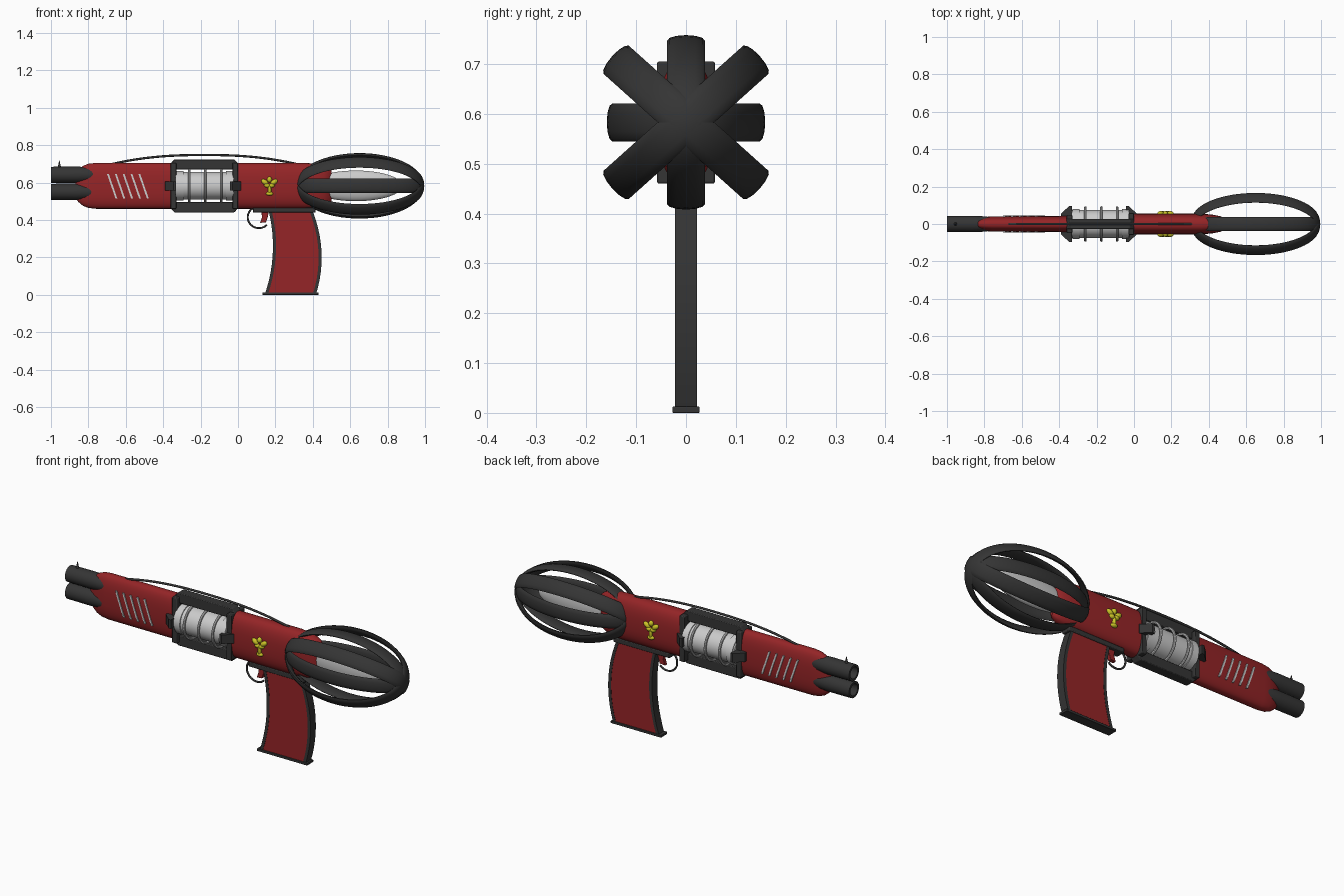
import bpy, bmesh, math
from math import sin, cos, pi
from mathutils import Matrix

if "Cube" in bpy.data.objects:
    bpy.data.objects.remove(bpy.data.objects["Cube"])

def material(name, rgb):
    m = bpy.data.materials.new(name)
    m.diffuse_color = (*rgb, 1)
    m.use_nodes = True
    m.node_tree.nodes["Principled BSDF"].inputs["Base Color"].default_value = m.diffuse_color
    return m

RED = material("red_paint", (0.30, 0.018, 0.02))
DARK = material("dark_metal", (0.035, 0.035, 0.035))
YELLOW = material("yellow", (0.6, 0.55, 0.02))
ZC = 0.583  # height of the main axis

def finish(name, bm, mat=None, bevel=0):
    bmesh.ops.recalc_face_normals(bm, faces=bm.faces)
    me = bpy.data.meshes.new(name)
    bm.to_mesh(me)
    bm.free()
    ob = bpy.data.objects.new(name, me)
    bpy.context.collection.objects.link(ob)
    if mat:
        me.materials.append(mat)
    if bevel:
        b = ob.modifiers.new("bevel", 'BEVEL')
        b.width, b.segments = bevel, 2
    bpy.ops.object.select_all(action='DESELECT')
    bpy.context.view_layer.objects.active = ob
    ob.select_set(True)
    bpy.ops.object.shade_smooth_by_angle(angle=math.radians(35))
    return ob

def skin(name, rings, mat=None, closed=False):
    """Join rings of points into a tube, capped unless closed."""
    bm = bmesh.new()
    vs = [[bm.verts.new(p) for p in r] for r in rings]
    n = len(vs[0])
    for i in range(len(vs) if closed else len(vs) - 1):
        a, b = vs[i], vs[(i + 1) % len(vs)]
        for j in range(n):
            k = (j + 1) % n
            bm.faces.new((a[j], a[k], b[k], b[j]))
    if not closed:
        bm.faces.new(vs[0])
        bm.faces.new(vs[-1])
    return finish(name, bm, mat)

def loft(name, sections, mat=None, z=ZC, power=2.0, n=32):
    """Superellipse sections (x, half y, half z) along x."""
    def s(v):
        return math.copysign(abs(v) ** (2 / power), v)
    rings = [[(x, hy * s(cos(2 * pi * j / n)), z + hz * s(sin(2 * pi * j / n)))
              for j in range(n)] for x, hy, hz in sections]
    return skin(name, rings, mat)

def plate(name, outline, y0, y1, mat=None, bevel=0):
    """Extrude an x-z outline between y0 and y1."""
    bm = bmesh.new()
    f = bm.faces.new([bm.verts.new((x, y0, z)) for x, z in outline])
    r = bmesh.ops.extrude_face_region(bm, geom=[f])
    for v in r['geom']:
        if isinstance(v, bmesh.types.BMVert):
            v.co.y = y1
    return finish(name, bm, mat, bevel)

def box(name, x0, x1, hy, z0, z1, mat=None, bevel=0):
    return plate(name, [(x0, z0), (x1, z0), (x1, z1), (x0, z1)], -hy, hy, mat, bevel)

def ball(name, c, r, mat=None, tilt=0):
    bm = bmesh.new()
    bmesh.ops.create_uvsphere(bm, u_segments=24, v_segments=16, radius=1)
    bm.transform(Matrix.Translation(c) @ Matrix.Rotation(tilt, 4, 'Y') @ Matrix.Diagonal((*r, 1)))
    return finish(name, bm, mat)

# body halves, rounded at the muzzle and at the rear
loft("front_body", [(-.87, .012, .06), (-.855, .022, .085), (-.83, .031, .106), (-.80, .037, .118),
                    (-.76, .041, .1225), (-.34, .043, .1225)], RED, power=2.6)
loft("rear_body", [(-.02, .055, .1225), (.36, .055, .1225), (.42, .05, .118), (.46, .042, .109),
                   (.485, .03, .098), (.5, .013, .085)], RED, power=2.6)

# twin barrels with hollow ends
for name, z in (("upper_barrel", .642), ("lower_barrel", .551)):
    loft(name, [(-.94, .031, .031), (-1, .031, .031), (-1, .043, .043), (-.86, .044, .044),
                (-.8, .041, .041), (-.76, .034, .034)], DARK, z=z, n=24)

# front sight
bm = bmesh.new()
bmesh.ops.create_cone(bm, cap_ends=True, segments=12, radius1=.011, radius2=.001, depth=.045,
                      matrix=Matrix.Translation((-.955, 0, .695)))
finish("front_sight", bm, DARK)

# slanted vents, both sides
for i in range(5):
    x = -.7 + i * .042
    for side in (-1, 1):
        plate("vent", [(x, .645), (x + .01, .645), (x + .055, .515), (x + .045, .515)],
              side * .03, side * .045)

# chamber frame: top and bottom rails and end posts
for flip in (1, -1):
    out = [(-.36, .075), (.0, .075), (.0, .12), (-.02, .142), (-.34, .142), (-.36, .12)]
    out = [(x, ZC + flip * (z + (.012 if z < .1 else 0))) for x, z in out]
    plate("frame_rail", out, -.026, .026, DARK, .004)
box("front_post", -.36, -.33, .048, .46, .705, DARK, .004)
box("rear_post", -.03, .0, .058, .46, .705, DARK, .004)

# side clamps at the chamber ends
for side in (-1, 1):
    for x0, d in ((-.39, 1), (.015, -1)):
        rings = [[(x0 + d * dx, side * y, ZC + z) for dx, y in
                  ((0, .02), (0, .056), (.045, .097), (.058, .097), (.058, .02))]
                 for z in (-.024, .024)]
        skin("side_clamp", rings, DARK)

# glass chamber with hoops
loft("chamber", [(-.335, .074, .074), (-.025, .074, .074)], n=40)
for x in (-.31, -.26, -.175, -.09, -.045):
    if x in (-.31, -.045):
        loft("chamber_collar", [(x - .018, .079, .079), (x + .018, .079, .079)], n=40)
        continue
    rings = [[(x + .007 * cos(b), (.088 + .007 * sin(b)) * cos(a), ZC + (.088 + .007 * sin(b)) * sin(a))
              for b in [2 * pi * j / 8 for j in range(8)]] for a in [2 * pi * i / 40 for i in range(40)]]
    skin("chamber_hoop", rings, None, True)

# cage: four crossed elliptical hoops of flat oval section
for i, (dy, dz) in enumerate(((1, 0), (.745, .667), (0, 1), (-.745, .667))):
    R = (.148, .188, .164, .188)[i]
    rings = []
    for k in range(64):
        t = 2 * pi * k / 64
        nx, nr = cos(t) / .335, sin(t) / R
        l = math.hypot(nx, nr)
        nx, nr = nx / l, nr / l
        ring = []
        for j in range(12):
            b = 2 * pi * j / 12
            o, w = .011 * cos(b), .038 * sin(b)
            r = R * sin(t) + o * nr
            ring.append((.65 + .335 * cos(t) + o * nx, r * dy - w * dz, ZC + r * dz + w * dy))
        rings.append(ring)
    skin("cage_hoop", rings, DARK, True)
ball("cage_core", (.63, 0, ZC), (.25, .036, .082))

# curved grip with edge trims
front_edge, back_edge = [], []
for i in range(13):
    t = i / 12
    z = .01 + .45 * t
    bow = 4 * t * (1 - t)
    front_edge.append((.15 + .015 * t + .033 * bow, z))
    back_edge.append((.415 - .025 * t + .04 * bow, z))
plate("grip", front_edge + back_edge[::-1], -.021, .021, RED)
for name, edge, d in (("grip_front_trim", front_edge, .018), ("grip_back_trim", back_edge, -.018)):
    o = math.copysign(.004, d)
    plate(name, [(x - o, z) for x, z in edge] + [(x + d, z) for x, z in edge[::-1]], -.012, .012, DARK)
    for side in (-1, 1):
        plate(name + "_lip", [(x - o, z) for x, z in edge] + [(x + d * .7, z) for x, z in edge[::-1]],
              side * .012, side * .0225, DARK)
box("grip_base", .13, .43, .027, 0, .013, DARK, .002)
box("grip_collar", .08, .415, .026, .44, .466, DARK, .004)

# trigger and its guard
plate("trigger", [(.125, .45), (.165, .45), (.16, .42), (.15, .388), (.118, .385), (.128, .415)],
      -.01, .01, RED, .002)

def wire(name, pts, r):
    cu = bpy.data.curves.new(name, 'CURVE')
    cu.dimensions = '3D'
    cu.bevel_depth, cu.bevel_resolution, cu.use_fill_caps = r, 2, True
    sp = cu.splines.new('POLY')
    sp.points.add(len(pts) - 1)
    for p, (x, z) in zip(sp.points, pts):
        p.co = (x, 0, z, 1)
    cu.materials.append(DARK)
    bpy.context.collection.objects.link(bpy.data.objects.new(name, cu))

arc = [math.radians(125 + i * 10) for i in range(20)]
wire("trigger_guard", [(.112 + .06 * cos(a), .415 + .058 * sin(a)) for a in arc], .005)

# bowed cable over the top
wire("top_cable", [(-.18 + .5 * u, .698 + .05 * (1 - abs(u) ** 2.4))
                   for u in [i / 16 - 1 for i in range(33)]], .006)

# yellow flower ornament on both sides
for side in (-1, 1):
    y = side * .056
    for x, z, rx, rz, tilt in ((.143, .603, .021, .013, .6), (.193, .603, .021, .013, -.6),
                               (.168, .617, .013, .015, 0), (.155, .585, .016, .012, .3),
                               (.181, .585, .016, .012, -.3), (.169, .56, .009, .03, 0),
                               (.169, .541, .019, .011, 0)):
        ball("flower_ornament", (x, y, z), (rx, .013, rz), YELLOW, tilt)
